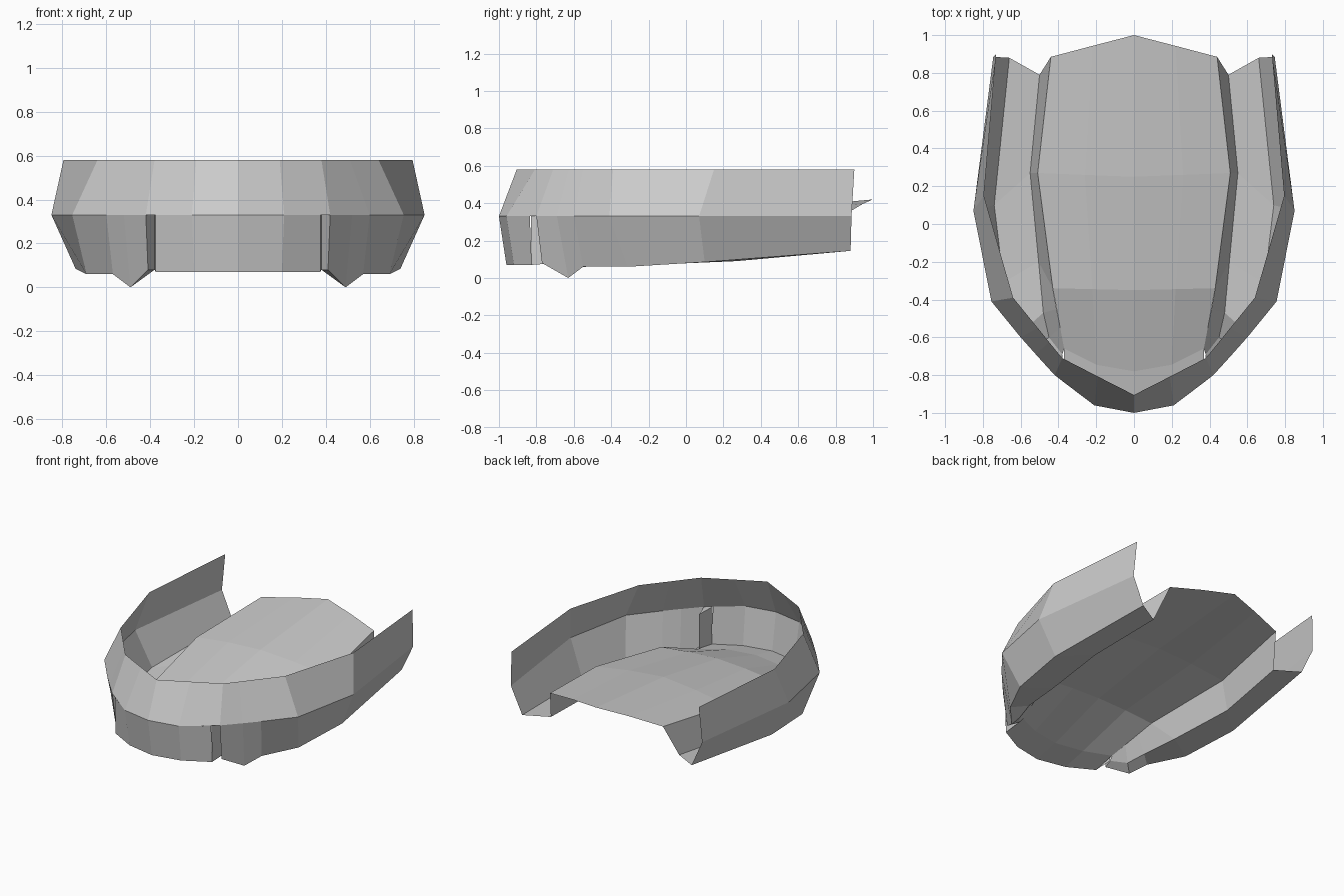
import bpy

if "Cube" in bpy.data.objects:
    bpy.data.objects.remove(bpy.data.objects["Cube"])


def level(points, z):
    return [(x, y, z) for x, y in points]


def loft(name, rows):
    """Skin rows of points into a flat-shaded sheet mirrored across x = 0."""
    n = len(rows[0])
    verts = [p for row in rows for p in row]
    faces = []
    for r in range(len(rows) - 1):
        for i in range(n - 1):
            a = r * n + i
            faces.append((a, a + 1, a + n + 1, a + n))
    mesh = bpy.data.meshes.new(name)
    mesh.from_pydata(verts, [], faces)
    mesh.validate()
    obj = bpy.data.objects.new(name, mesh)
    bpy.context.collection.objects.link(obj)
    mirror = obj.modifiers.new("Mirror", 'MIRROR')
    mirror.use_clip = True
    return obj


# Shared outlines, from the bow centre round to the stern
bow_mid = [(0, -1), (.21, -.96)]
side_mid = [(.42, -.80), (.52, -.69), (.60, -.60), (.755, -.41), (.85, .07), (.745, .885)]
rim = [(0, -.905), (.19, -.808), (.38, -.71), (.45, -.625),
       (.51, -.55), (.64, -.39), (.795, .15), (.73, .9)]

# Channel floor edges and the raised deck edge
channel_outer = [(.41, -.77, .08), (.49, -.63, 0), (.57, -.55, .06),
                 (.69, -.31, .06), (.74, .10, .085), (.66, .88, .145)]
channel_inner = [(.38, -.69, .08), (.45, -.60, .05), (.48, -.47, .07),
                 (.505, -.20, .07), (.55, .27, .09), (.50, .79, .14)]
deck_edge = [(.37, -.66, .10), (.39, -.55, .14), (.41, -.45, .18),
             (.43, -.34, .22), (.51, .27, .295), (.44, .885, .36)]

# Upper wall leaning in to the rim
loft("upper_wall", [level(bow_mid + side_mid, .33), level(rim, .58)])

# Lower side wall and channel floor
loft("lower_side_wall", [channel_outer, level(side_mid, .33)])
loft("channel_floor", [channel_inner, channel_outer])
loft("channel_inner_wall", [deck_edge, channel_inner])

# Bow plate between the two notches
bow_top = level(bow_mid + [(.375, -.835)], .33)
bow_foot = level([(0, -.96), (.20, -.92), (.375, -.825)], .07)
loft("bow_plate", [bow_foot, bow_top])

# Folded notch beside the bow plate, with its closing top
notch = [(.375, -.83), (.38, -.69), (.42, -.80)]
loft("notch_fold", [[(.375, -.825, .07), (.38, -.69, .08), (.41, -.77, .08)],
                    level(notch, .33)])
loft("notch_top", [level([(.375, -.835), (.38, -.69)], .33),
                   level([(.42, -.80), (.40, -.745)], .33)])

# Central deck, rising from the bow foot to the pointed stern
loft("deck", [
    [(0, 1, .42), (.22, .943, .395), deck_edge[5]],
    [(0, .25, .35), (.26, .26, .33), deck_edge[4]],
    [(0, -.35, .25), (.22, -.345, .24), deck_edge[3]],
    [(0, -.78, .11), (.20, -.745, .11), deck_edge[0]],
    bow_foot,
])
